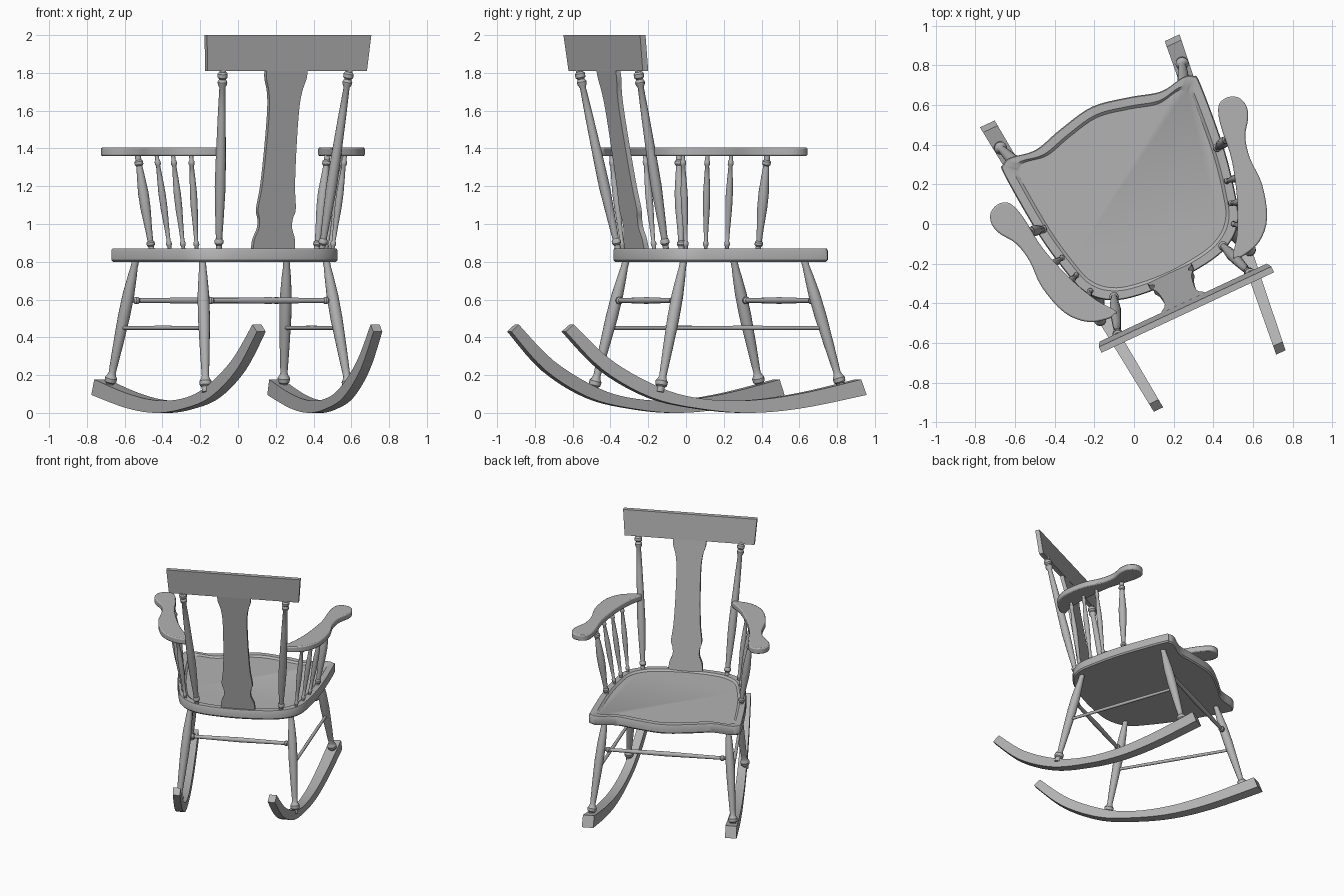
import bpy, bmesh, math
from mathutils import Vector, Matrix

old = bpy.data.objects.get("Cube")
if old:
    bpy.data.objects.remove(old)

wood = bpy.data.materials.new("grey_wood")
wood.use_nodes = True
wood.diffuse_color = (0.45, 0.45, 0.45, 1)
wood.node_tree.nodes["Principled BSDF"].inputs["Base Color"].default_value = (0.45, 0.45, 0.45, 1)

# The chair is built facing +y, then turned on the floor
PLACE = Matrix.Rotation(math.radians(25), 4, 'Z') @ Matrix.Translation((0.057, 0, 0))
SIDES = (("left", 1), ("right", -1))
parts = []


def spline(pts, closed=False, steps=5):
    """Smooth curve through a few 2D points."""
    pts = [Vector(p) for p in pts]
    n = len(pts)
    out = []
    for i in range(n if closed else n - 1):
        if closed:
            a, b, c, d = (pts[(i + k) % n] for k in (-1, 0, 1, 2))
        else:
            a, b, c, d = (pts[min(max(i + k, 0), n - 1)] for k in (-1, 0, 1, 2))
        for s in range(steps):
            t = s / steps
            out.append(b + (c - a) * t / 2 + (a - b * 2.5 + c * 2 - d / 2) * t * t
                       + (b * 1.5 - a / 2 - c * 1.5 + d / 2) * t ** 3)
    if not closed:
        out.append(pts[-1])
    return out


def loft(name, rings, bevel=0):
    """Closed skin over a list of equal rings, capped at both ends."""
    bm = bmesh.new()
    loops = [[bm.verts.new(p) for p in ring] for ring in rings]
    n = len(loops[0])
    for lo, hi in zip(loops, loops[1:]):
        for i in range(n):
            bm.faces.new((lo[i], lo[(i + 1) % n], hi[(i + 1) % n], hi[i]))
    bm.faces.new(loops[0][::-1])
    bm.faces.new(loops[-1])
    bmesh.ops.recalc_face_normals(bm, faces=bm.faces)
    mesh = bpy.data.meshes.new(name)
    bm.to_mesh(mesh)
    bm.free()
    mesh.materials.append(wood)
    ob = bpy.data.objects.new(name, mesh)
    bpy.context.collection.objects.link(ob)
    ob.matrix_world = PLACE
    if bevel:
        mod = ob.modifiers.new("soft_edges", 'BEVEL')
        mod.width = bevel
        mod.segments = 2
        mod.limit_method = 'ANGLE'
        mod.angle_limit = math.radians(45)
    parts.append(ob)
    return ob


def turned(name, start, end, profile, scale=1, sides=14):
    """Lathe-turned stick from start to end; profile is (fraction, radius)."""
    start, end = Vector(start), Vector(end)
    turn = (end - start).to_track_quat('Z', 'Y')
    rings = []
    for t, r in profile:
        c = start.lerp(end, t)
        rings.append([c + turn @ Vector((math.cos(a) * r * scale, math.sin(a) * r * scale, 0))
                      for a in (math.tau * k / sides for k in range(sides))])
    loft(name, rings)


# Seat with bowed front edge and shallow dished top
half = [(0.19, 0.59), (0.35, 0.548), (0.48, 0.567), (0.53, 0.55), (0.545, 0.5), (0.515, 0.15),
        (0.465, -0.1), (0.425, -0.21), (0.35, -0.285), (0.23, -0.33)]
outline = spline([(0, 0.625)] + half + [(0, -0.35)] + [(-x, y) for x, y in half[::-1]], closed=True)
mid = Vector((0, 0.13))
loft("seat", [[(*(mid + (p - mid) * s), z) for p in outline]
              for s, z in ((0.985, 0.8), (1, 0.81), (1, 0.86), (0.99, 0.87),
                           (0.91, 0.87), (0.88, 0.858))])

# Rockers, toed in towards the back and tapering in thickness
low = spline([(-0.9, 0.43), (-0.69, 0.225), (-0.42, 0.08), (-0.14, 0.02), (0.13, 0),
              (0.42, 0.026), (0.77, 0.095)])
high = spline([(-0.855, 0.468), (-0.64, 0.275), (-0.37, 0.132), (-0.14, 0.075), (0.13, 0.067),
               (0.42, 0.105), (0.74, 0.177)])
for side, s in SIDES:
    rings = []
    for edge in (-1, 1):
        rings.append([(s * (0.434 + 0.104 * y + edge * (0.034 + 0.009 * y)), y, z)
                      for y, z in low + high[::-1]])
    loft(side + "_rocker", rings)

# Legs and stretchers
LEG = [(0, 0.02), (0.04, 0.022), (0.05, 0.031), (0.08, 0.033), (0.1, 0.024), (0.12, 0.019),
       (0.17, 0.021), (0.32, 0.026), (0.55, 0.032), (0.72, 0.031), (0.86, 0.024),
       (0.93, 0.019), (1, 0.019)]
RUNG = [(0, 0.012), (0.04, 0.012), (0.05, 0.02), (0.065, 0.02), (0.075, 0.013), (0.2, 0.014),
        (0.5, 0.018)]
RUNG += [(1 - t, r) for t, r in RUNG[-2::-1]]
ROD = [(0, 0.01), (0.5, 0.012), (1, 0.01)]
LEGS = {"front": (Vector((0.51, 0.645, 0.13)), Vector((0.44, 0.455, 0.82))),
        "back": (Vector((0.42, -0.375, 0.11)), Vector((0.36, -0.205, 0.82)))}


def on_leg(which, s, z):
    foot, top = LEGS[which]
    p = foot.lerp(top, (z - foot.z) / (top.z - foot.z))
    return Vector((p.x * s, p.y, p.z))


for which, (foot, top) in LEGS.items():
    for side, s in SIDES:
        turned(f"{which}_{side}_leg", on_leg(which, s, foot.z), on_leg(which, s, top.z), LEG)
    turned(which + "_stretcher", on_leg(which, -1, 0.595), on_leg(which, 1, 0.595), RUNG)
for side, s in SIDES:
    turned(side + "_side_stretcher", on_leg("back", s, 0.45), on_leg("front", s, 0.45), ROD)

# Back posts with turned beads
POST = [(0, 0.016), (0.04, 0.016), (0.05, 0.024), (0.065, 0.024), (0.075, 0.017), (0.2, 0.023),
        (0.36, 0.029), (0.5, 0.027), (0.75, 0.021), (0.9, 0.016), (0.915, 0.024), (0.93, 0.026),
        (0.945, 0.018), (0.955, 0.027), (0.975, 0.027), (0.985, 0.018), (1, 0.018)]
for side, s in SIDES:
    turned(side + "_back_post", (s * 0.3, -0.28, 0.85), (s * 0.37, -0.48, 1.82), POST)

# Crest rail, leaning back
loft("crest_rail", [[(x * w, y + d, z) for x, d in ((-1, -0.016), (1, -0.016), (1, 0.016), (-1, 0.016))]
                    for w, y, z in ((0.465, -0.48, 1.81), (0.48, -0.503, 2.0))])

# Vase-shaped centre splat
edge = spline([(0.122, 0.86), (0.118, 0.92), (0.096, 0.98), (0.098, 1.03), (0.11, 1.08), (0.096, 1.2),
               (0.088, 1.4), (0.087, 1.6), (0.097, 1.7), (0.117, 1.77), (0.12, 1.82)], steps=4)
splat = [(x, z) for x, z in edge] + [(-x, z) for x, z in edge[::-1]]
loft("back_splat", [[(x, -0.315 - (z - 0.87) * 0.175 + d, z) for x, z in splat]
                    for d in (-0.014, 0.014)])

# Curved arms with rounded hand rests
arm = spline([(0.708, 0.3), (0.69, 0.355), (0.64, 0.38), (0.59, 0.368), (0.562, 0.32), (0.545, 0.24),
              (0.525, 0.08), (0.462, -0.12), (0.39, -0.27), (0.325, -0.36), (0.36, -0.38), (0.475, -0.35),
              (0.565, -0.255), (0.613, -0.09), (0.613, 0.05), (0.637, 0.16), (0.69, 0.24)],
             closed=True, steps=4)
for side, s in SIDES:
    loft(side + "_arm", [[(s * x, y, z) for x, y in arm] for z in (1.36, 1.405)], bevel=0.008)

# Arm spindles: a stout one in front, three slim ones behind
SPINDLE = [(0, 0.015), (0.06, 0.015), (0.075, 0.022), (0.1, 0.022), (0.115, 0.015), (0.25, 0.019),
           (0.45, 0.027), (0.6, 0.028), (0.75, 0.022), (0.88, 0.016), (0.895, 0.023),
           (0.925, 0.023), (0.94, 0.016), (1, 0.016)]
ROW = [((0.48, 0.17), (0.555, 0.19), 1), ((0.453, 0), (0.54, -0.015), 0.68),
       ((0.425, -0.11), (0.5, -0.135), 0.68), ((0.395, -0.21), (0.45, -0.255), 0.68)]
for side, s in SIDES:
    for i, (a, b, k) in enumerate(ROW):
        turned(f"{side}_arm_spindle_{i + 1}", (s * a[0], a[1], 0.85), (s * b[0], b[1], 1.37), SPINDLE, k)

# Smooth shading with crisp edges
bpy.ops.object.select_all(action='DESELECT')
for ob in parts:
    ob.select_set(True)
bpy.context.view_layer.objects.active = parts[0]
bpy.ops.object.shade_smooth_by_angle(angle=math.radians(35))
